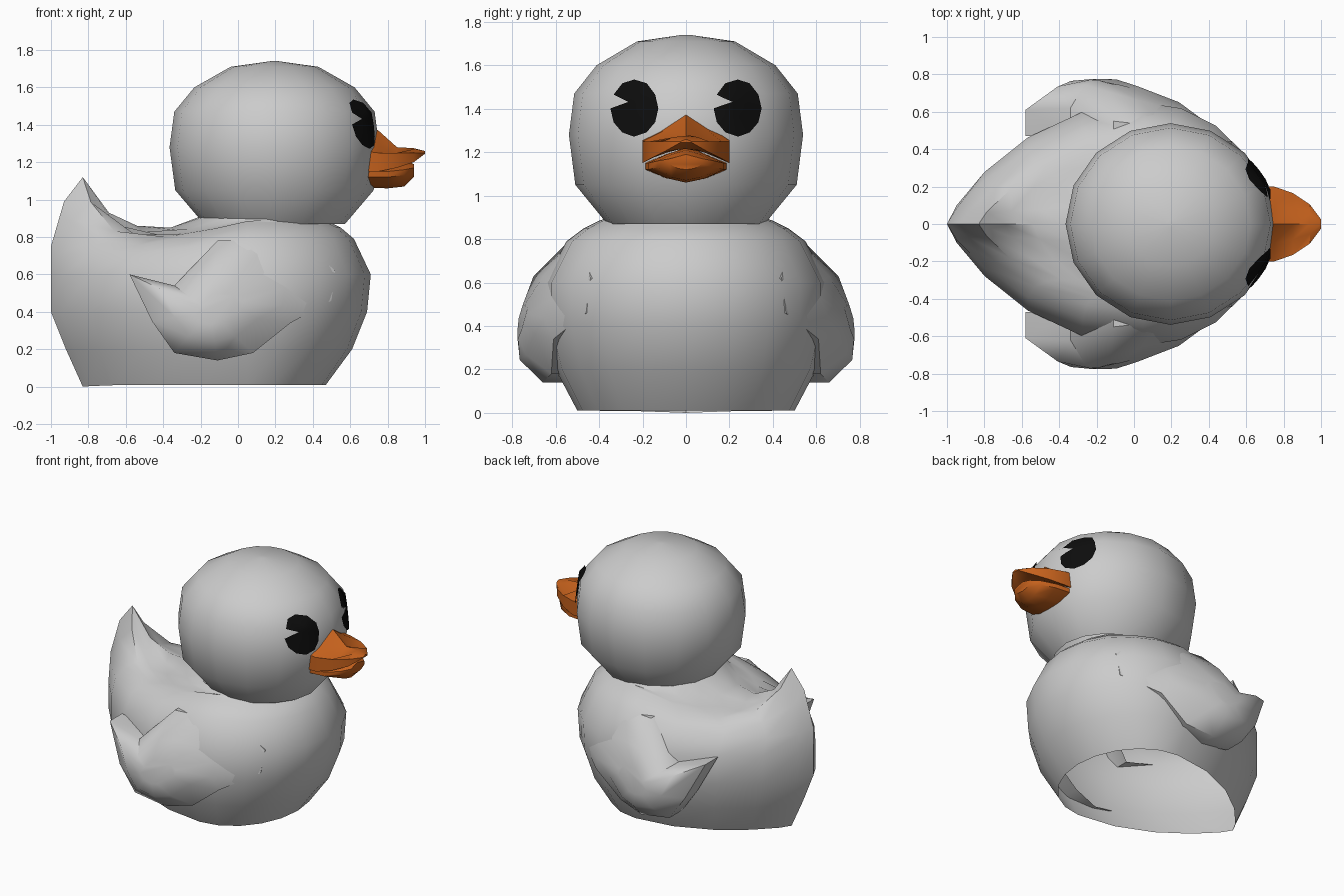
import bpy, bmesh
from math import sin, cos, pi, radians
from mathutils import Vector
from mathutils.bvhtree import BVHTree

if "Cube" in bpy.data.objects:
    bpy.data.objects.remove(bpy.data.objects["Cube"])


def material(name, color):
    m = bpy.data.materials.new(name)
    m.diffuse_color = color
    m.use_nodes = True
    m.node_tree.nodes["Principled BSDF"].inputs["Base Color"].default_value = m.diffuse_color
    return m


ORANGE = material("orange", (0.56, 0.12, 0.012, 1))
BLACK = material("black", (0.004, 0.004, 0.004, 1))


def build(name, verts, faces, mat=None, angle=45, solid=True):
    me = bpy.data.meshes.new(name)
    me.from_pydata(verts, [], faces)
    if solid:
        bm = bmesh.new()
        bm.from_mesh(me)
        bmesh.ops.recalc_face_normals(bm, faces=bm.faces)
        bm.to_mesh(me)
        bm.free()
    ob = bpy.data.objects.new(name, me)
    bpy.context.collection.objects.link(ob)
    if mat:
        me.materials.append(mat)
    bpy.ops.object.select_all(action='DESELECT')
    ob.select_set(True)
    bpy.context.view_layer.objects.active = ob
    bpy.ops.object.shade_smooth_by_angle(angle=radians(angle))
    return ob


def loft(name, rings, mat=None, angle=45, start=True, end=True):
    """Skin equal-sized rings, optionally closing the ends."""
    n = len(rings[0])
    verts = [p for r in rings for p in r]
    faces = [(k * n + i, k * n + (i + 1) % n, (k + 1) * n + (i + 1) % n, (k + 1) * n + i)
             for k in range(len(rings) - 1) for i in range(n)]
    if start:
        faces.append(tuple(range(n))[::-1])
    if end:
        faces.append(tuple(range(len(verts) - n, len(verts))))
    return build(name, verts, faces, mat, angle)


# body: hollow shell of stacked rings, round chest, pointed back rising into the tail
def body_ring(back, front, w, z, tail, power=1.6, dip=0.0):
    c, pts = (0.05 if z < 0.89 else 0.14), []
    for i in range(20):
        a = 2 * pi * i / 20
        ca, sa = cos(a), sin(a)
        if ca >= 0:
            pts.append((c + (front - c) * ca, w * sa, z))
        else:
            y = abs(sa) ** power * (1 if sa > 0 else -1)
            pts.append((c + (c - back) * ca, w * y,
                        z + (tail - z) * abs(ca) ** 7 - dip * abs(ca * sa)))
    return pts


loft("body", [body_ring(*r) for r in (
    (-0.83, 0.47, 0.50, 0.01, 0.0), (-0.92, 0.61, 0.60, 0.2, 0.2),
    (-1.0, 0.69, 0.65, 0.4, 0.4), (-1.0, 0.71, 0.65, 0.6, 0.58),
    (-1.0, 0.62, 0.55, 0.79, 0.75, 1.6, 0.16), (-0.93, 0.55, 0.47, 0.85, 0.99, 1.6, 0.2),
    (-0.83, 0.51, 0.43, 0.87, 1.12, 1.6, 0.2), (-0.69, 0.50, 0.41, 0.88, 0.93, 1.5, 0.17),
    (-0.54, 0.49, 0.40, 0.885, 0.86, 1.4, 0.14), (-0.36, 0.485, 0.385, 0.89, 0.85, 1.2, 0.08),
    (-0.2, 0.48, 0.37, 0.9, 0.91, 1.0))], start=False, end=False)

# head: lathe profile
head_rings = [[(0.195 + 1.02 * r * cos(2 * pi * i / 16), 0.98 * r * sin(2 * pi * i / 16), z)
               for i in range(16)]
              for z, r in ((0.87, 0.37), (1.05, 0.52), (1.28, 0.55), (1.47, 0.525),
                           (1.6, 0.42), (1.71, 0.23), (1.74, 0.02))]
head = loft("head", head_rings, start=False)

# wings: swept-back outline (x, z, y) swelling out of the body, fading in at the front
outline = ((0.16, 0.78, 0.52), (-0.11, 0.78, 0.55), (-0.34, 0.54, 0.62), (-0.58, 0.60, 0.61),
           (-0.46, 0.35, 0.67), (-0.34, 0.18, 0.67), (-0.11, 0.14, 0.66), (0.08, 0.18, 0.62),
           (0.28, 0.34, 0.61), (0.50, 0.46, 0.46), (0.52, 0.62, 0.44), (0.38, 0.74, 0.46))


def wing_ring(scale, bulge):
    pts = []
    for x, z, y in outline:
        px, pz = -0.15 + (x + 0.15) * scale, 0.40 + (z - 0.40) * scale
        py = bulge - 0.32 * max(0, px + 0.1) - 0.3 * max(0, pz - 0.42)
        pts.append((px, py, pz))
    return pts


for side, s in (("left", 1), ("right", -1)):
    rings = [[(x, y - 0.14, z) for x, z, y in outline], [(x, y, z) for x, z, y in outline],
             wing_ring(0.6, 0.765), wing_ring(0.25, 0.775)]
    loft(side + "_wing", [[(x, s * y, z) for x, y, z in r] for r in rings], start=False)


# beak halves: sections (x, width, top centre/half/edge z, bottom edge/half/centre z)
def beak(name, sections):
    rings = []
    for x, w, t0, t1, t2, b2, b1, b0 in sections:
        h = w * 0.5
        rings.append([(x, y, z) for y, z in (
            (0, t0), (h, t1), (w, t2), (w, b2), (h, b1), (0, b0),
            (-h, b1), (-w, b2), (-w, t2), (-h, t1))])
    loft(name, rings, ORANGE, 45)


beak("upper_beak", ((0.66, 0.20, 1.40, 1.33, 1.26, 1.15, 1.20, 1.24),
                    (0.75, 0.20, 1.37, 1.30, 1.25, 1.15, 1.20, 1.24),
                    (0.85, 0.165, 1.28, 1.225, 1.25, 1.17, 1.20, 1.22),
                    (0.94, 0.105, 1.275, 1.27, 1.25, 1.20, 1.21, 1.215),
                    (1.0, 0.025, 1.26, 1.255, 1.25, 1.245, 1.245, 1.245)))
beak("lower_beak", ((0.66, 0.19, 1.23, 1.19, 1.15, 1.12, 1.08, 1.065),
                    (0.80, 0.175, 1.22, 1.19, 1.15, 1.12, 1.08, 1.06),
                    (0.89, 0.13, 1.21, 1.19, 1.16, 1.13, 1.085, 1.07),
                    (0.94, 0.075, 1.19, 1.18, 1.17, 1.145, 1.125, 1.12)))

# eyes: notched ovals laid on the head surface
tree = BVHTree.FromPolygons([v.co for v in head.data.vertices],
                            [tuple(p.vertices) for p in head.data.polygons])


def on_head(y, z):
    hit, nrm, _, _ = tree.ray_cast(Vector((2, y, z)), Vector((-1, 0, 0)))
    return hit + nrm * 0.012


for side, s in (("left", 1), ("right", -1)):
    cy, cz, n = s * 0.233, 1.4, 12
    verts = [on_head(cy - 0.025, cz + 0.03)]
    for r in (0.5, 1.0):
        for i in range(n):
            a = 2 * pi * i / n
            verts.append(on_head(cy - 0.025 * (1 - r) + 0.108 * r * cos(a),
                                 cz + 0.03 * (1 - r) + 0.127 * r * sin(a)))
    faces = []
    for i in range(n):
        j = (i + 1) % n
        if i != 5:
            faces += [(0, 1 + i, 1 + j), (1 + i, 1 + n + i, 1 + n + j, 1 + j)]
    build(side + "_eye", verts, faces, BLACK, solid=False)
